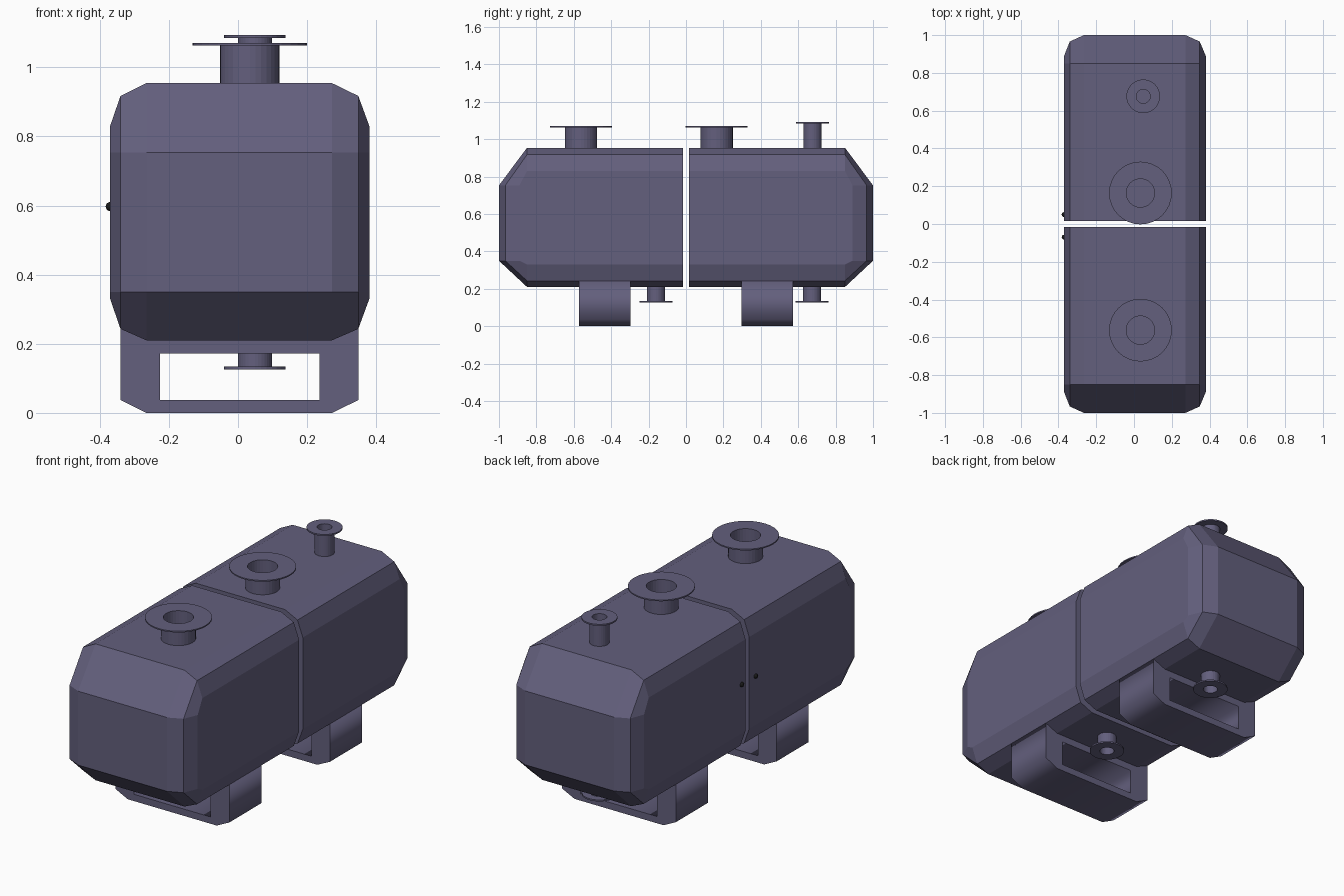
import bpy, bmesh, math

if "Cube" in bpy.data.objects:
    bpy.data.objects.remove(bpy.data.objects["Cube"])

def material(name, color):
    m = bpy.data.materials.new(name)
    m.diffuse_color = color
    m.use_nodes = True
    m.node_tree.nodes["Principled BSDF"].inputs["Base Color"].default_value = m.diffuse_color
    return m

PURPLE = material("slate_purple", (0.125, 0.115, 0.205, 1))
BLACK = material("black", (0.01, 0.01, 0.01, 1))

def finish(bm, name, mat):
    bmesh.ops.recalc_face_normals(bm, faces=bm.faces)
    mesh = bpy.data.meshes.new(name)
    bm.to_mesh(mesh)
    bm.free()
    mesh.materials.append(mat)
    obj = bpy.data.objects.new(name, mesh)
    bpy.context.collection.objects.link(obj)
    return obj

# Columns of the tank: x, bottom z, top z, y of the rounded end
COLUMNS = [(-0.37, 0.33, 0.83, 0.89), (-0.34, 0.243, 0.917, 0.966), (-0.265, 0.21, 0.954, 1.0),
           (0.272, 0.21, 0.954, 1.0), (0.348, 0.243, 0.917, 0.966), (0.38, 0.33, 0.83, 0.89)]

def tank(name, side):
    bm = bmesh.new()
    rows = []
    for x, lo, hi, end in COLUMNS:
        path = [(0.016, lo), (0.85, lo), (end, 0.35), (end, 0.753), (0.85, hi), (0.016, hi)]
        rows.append([bm.verts.new((x, side * y, z)) for y, z in path])
    for a, b in zip(rows, rows[1:]):
        for i in range(5):
            bm.faces.new((a[i], a[i + 1], b[i + 1], b[i]))
    # flat sides and inner wall
    for r in (rows[0], rows[-1]):
        bm.faces.new((r[0], r[1], r[4], r[5]))
        bm.faces.new((r[1], r[2], r[3], r[4]))
    bm.faces.new([r[0] for r in rows] + [r[5] for r in reversed(rows)])
    return finish(bm, name, PURPLE)

def flanged_pipe(name, x, y, z_base, z_disc, z_end, r_pipe, r_disc, r_hole, n=32):
    bm = bmesh.new()
    profile = [(r_pipe, z_base), (r_pipe, z_disc), (r_disc, z_disc),
               (r_disc, z_end), (r_hole, z_end), (r_hole, z_base)]
    rings = []
    for r, z in profile:
        rings.append([bm.verts.new((x + r * math.cos(math.tau * i / n),
                                    y + r * math.sin(math.tau * i / n), z)) for i in range(n)])
    for k in range(len(rings)):
        a, b = rings[k], rings[(k + 1) % len(rings)]
        for i in range(n):
            j = (i + 1) % n
            bm.faces.new((a[i], a[j], b[j], b[i]))
    return finish(bm, name, PURPLE)

def support(name, y):
    # Chamfered frame with a rectangular opening
    outer = [(-0.34, 0.243), (-0.34, 0.037), (-0.265, 0), (0.272, 0), (0.348, 0.037),
             (0.348, 0.243), (0.272, 0.215), (-0.265, 0.215)]
    inner = [(-0.226, 0.037), (0.236, 0.037), (0.236, 0.172), (-0.226, 0.172)]
    curve = bpy.data.curves.new(name, 'CURVE')
    curve.dimensions = '2D'
    curve.fill_mode = 'BOTH'
    curve.extrude = 0.138
    for pts in (outer, inner):
        s = curve.splines.new('POLY')
        s.points.add(len(pts) - 1)
        for p, (px, pz) in zip(s.points, pts):
            p.co = (px, pz, 0, 1)
        s.use_cyclic_u = True
    curve.materials.append(PURPLE)
    obj = bpy.data.objects.new(name, curve)
    bpy.context.collection.objects.link(obj)
    obj.location = (0, y, 0)
    obj.rotation_euler = (math.pi / 2, 0, 0)
    bpy.ops.object.select_all(action='DESELECT')
    obj.select_set(True)
    bpy.context.view_layer.objects.active = obj
    bpy.ops.object.convert(target='MESH')

# Two tank halves and their supports
for label, side in (("front", -1), ("rear", 1)):
    tank(label + "_tank", side)
    support(label + "_support", side * 0.434)

# Pipes on top
for label, y in (("front", -0.562), ("rear", 0.164)):
    flanged_pipe(label + "_top_pipe", 0.034, y, 0.952, 1.063, 1.07, 0.086, 0.166, 0.075)
flanged_pipe("small_top_pipe", 0.049, 0.676, 0.952, 1.085, 1.093, 0.049, 0.089, 0.037)

# Drain pipes underneath
for label, y in (("front", -0.16), ("rear", 0.674)):
    flanged_pipe(label + "_drain_pipe", 0.049, y, 0.212, 0.134, 0.126, 0.049, 0.089, 0.037)

# Small black studs on the left side
for i, y in enumerate((-0.07, 0.05)):
    bm = bmesh.new()
    bmesh.ops.create_uvsphere(bm, u_segments=12, v_segments=8, radius=0.013)
    bmesh.ops.translate(bm, verts=bm.verts, vec=(-0.37, y, 0.597))
    finish(bm, f"stud_{i + 1}", BLACK)
